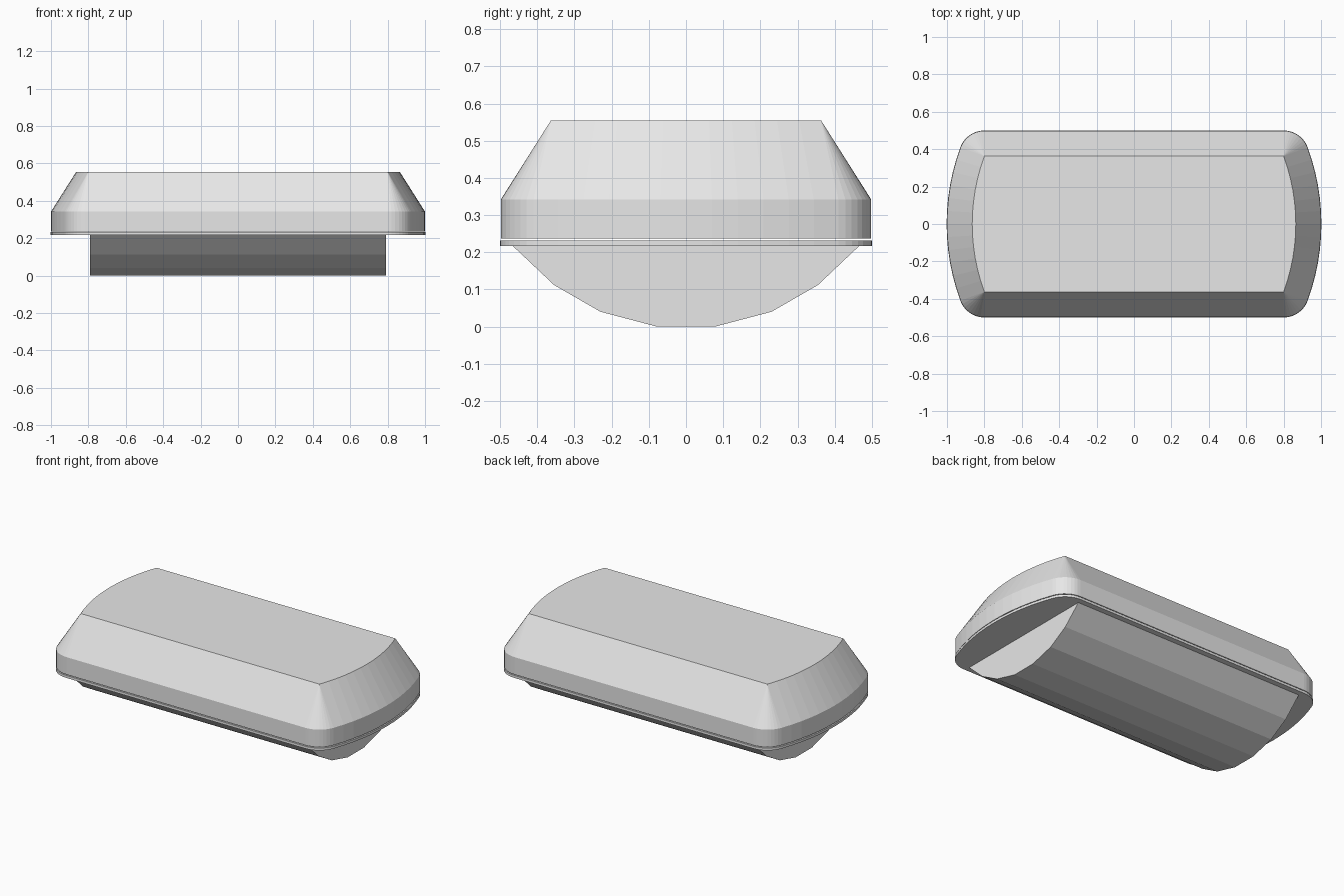
import bpy, bmesh, math

if "Cube" in bpy.data.objects:
    bpy.data.objects.remove(bpy.data.objects["Cube"])

grey = bpy.data.materials.new("light grey")
grey.diffuse_color = (0.8, 0.8, 0.8, 1)
grey.use_nodes = True
grey.node_tree.nodes["Principled BSDF"].inputs["Base Color"].default_value = grey.diffuse_color

HX, HY, BULGE = 0.80, 0.363, 0.065          # top panel corner and end bulge
R = (HY ** 2 + BULGE ** 2) / (2 * BULGE)    # radius of the bowed ends
A = math.asin(HY / R)
CX = HX + BULGE - R


def outline(off):
    """Bowed rectangle grown outwards by off, with rounded corners."""
    right = []
    for i in range(13):                     # bowed end
        a = -A + 2 * A * i / 12
        right.append((CX + (R + off) * math.cos(a), (R + off) * math.sin(a)))
    for i in range(1, 9):                   # rounded corner
        a = A + (math.pi / 2 - A) * i / 8
        right.append((HX + off * math.cos(a), HY + off * math.sin(a)))
    lower = [(x, -y) for x, y in right[13:]][::-1]
    right = lower + right
    return right + [(-x, -y) for x, y in right]


def loft(name, rings):
    """Closed solid through rings of equal point count."""
    bm = bmesh.new()
    loops = [[bm.verts.new(p) for p in ring] for ring in rings]
    n = len(loops[0])
    for a, b in zip(loops, loops[1:]):
        for i in range(n):
            j = (i + 1) % n
            bm.faces.new((a[i], a[j], b[j], b[i]))
    bm.faces.new(loops[0][::-1])
    bm.faces.new(loops[-1])
    bmesh.ops.remove_doubles(bm, verts=bm.verts, dist=0.0002)
    bmesh.ops.recalc_face_normals(bm, faces=bm.faces)
    me = bpy.data.meshes.new(name)
    bm.to_mesh(me)
    bm.free()
    me.materials.append(grey)
    ob = bpy.data.objects.new(name, me)
    bpy.context.collection.objects.link(ob)
    return ob


def level(off, z):
    return [(x, y, z) for x, y in outline(off)]


# upper housing: upright band, then sloping sides to a flat top
loft("upper_housing", [level(0.135, 0.237), level(0.135, 0.342), level(0.0, 0.555)])

# thin rim plate below a narrow seam
loft("rim_plate", [level(0.137, 0.217), level(0.137, 0.232)])

# faceted rounded belly running lengthwise
half = [(0.078, 0.0), (0.23, 0.04), (0.355, 0.112), (0.467, 0.218)]
profile = [(-y, z) for y, z in half[::-1]] + half
loft("belly", [[(x, y, z) for y, z in profile] for x in (-0.79, 0.79)])
